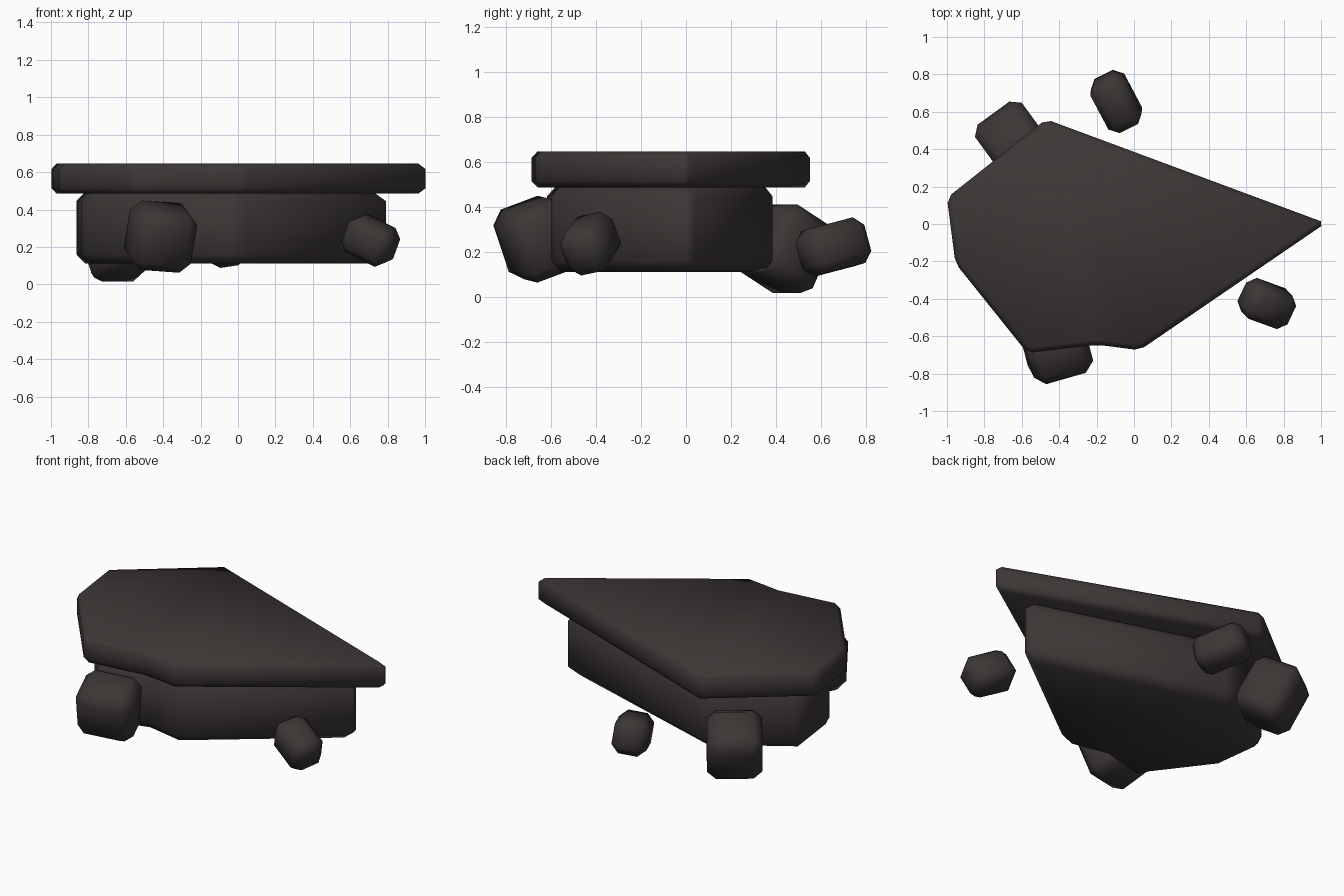
import bpy
import bmesh
from math import radians
from mathutils import Vector

if "Cube" in bpy.data.objects:
    bpy.data.objects.remove(bpy.data.objects["Cube"], do_unlink=True)

# Single dark stone colour
stone = bpy.data.materials.new("dark_stone")
stone.use_nodes = True
colour = (0.045, 0.038, 0.036, 1)
stone.diffuse_color = colour
bsdf = next(n for n in stone.node_tree.nodes if n.type == 'BSDF_PRINCIPLED')
bsdf.inputs["Base Color"].default_value = colour
bsdf.inputs["Roughness"].default_value = 0.9


def finish(name, bm, bevel):
    """Chamfer every edge, smooth the normals and link the object."""
    bmesh.ops.recalc_face_normals(bm, faces=bm.faces)
    bmesh.ops.bevel(bm, geom=bm.edges[:], offset=bevel, segments=1,
                    affect='EDGES', clamp_overlap=True)
    for face in bm.faces:
        face.smooth = True
    mesh = bpy.data.meshes.new(name)
    bm.to_mesh(mesh)
    bm.free()
    mesh.materials.append(stone)
    obj = bpy.data.objects.new(name, mesh)
    bpy.context.collection.objects.link(obj)
    return obj


def slab(name, outline, bottom, top, bevel):
    """Extrude a plan outline between two heights."""
    bm = bmesh.new()
    base = bm.faces.new([bm.verts.new((x, y, bottom)) for x, y in outline])
    raised = bmesh.ops.extrude_face_region(bm, geom=[base], use_keep_orig=True)
    verts = [v for v in raised["geom"] if isinstance(v, bmesh.types.BMVert)]
    bmesh.ops.translate(bm, verts=verts, vec=Vector((0, 0, top - bottom)))
    return finish(name, bm, bevel)


def boulder(name, centre, size, turn, bevel):
    """Chamfered block, tilted in degrees."""
    bm = bmesh.new()
    bmesh.ops.create_cube(bm, size=1)
    bmesh.ops.scale(bm, verts=bm.verts, vec=size)
    obj = finish(name, bm, bevel)
    obj.location = centre
    obj.rotation_euler = [radians(a) for a in turn]


# Wide top slab with a pointed end
slab("top_slab",
     [(1.025, 0.005), (-0.47, 0.56), (-1.0, 0.14), (-0.955, -0.21),
      (-0.57, -0.69), (-0.2, -0.645), (0.03, -0.675)],
     0.485, 0.645, 0.028)

# Thicker block set back beneath it
slab("lower_block",
     [(0.83, 0.02), (-0.4, 0.4), (-0.87, 0.1), (-0.83, -0.22),
      (-0.52, -0.63), (-0.24, -0.56), (0.0, -0.61)],
     0.11, 0.495, 0.05)

# Loose boulders around the edge
boulder("front_boulder", (-0.415, -0.66, 0.255), (0.33, 0.29, 0.33), (20, 4, 16), 0.055)
boulder("front_left_boulder", (0.71, -0.425, 0.235), (0.27, 0.2, 0.21), (12, 25, -20), 0.045)
boulder("back_boulder", (-0.095, 0.655, 0.22), (0.3, 0.2, 0.21), (8, 13, -62), 0.045)
boulder("back_right_boulder", (-0.64, 0.44, 0.213), (0.31, 0.3, 0.34), (-28, 0, 36), 0.05)
